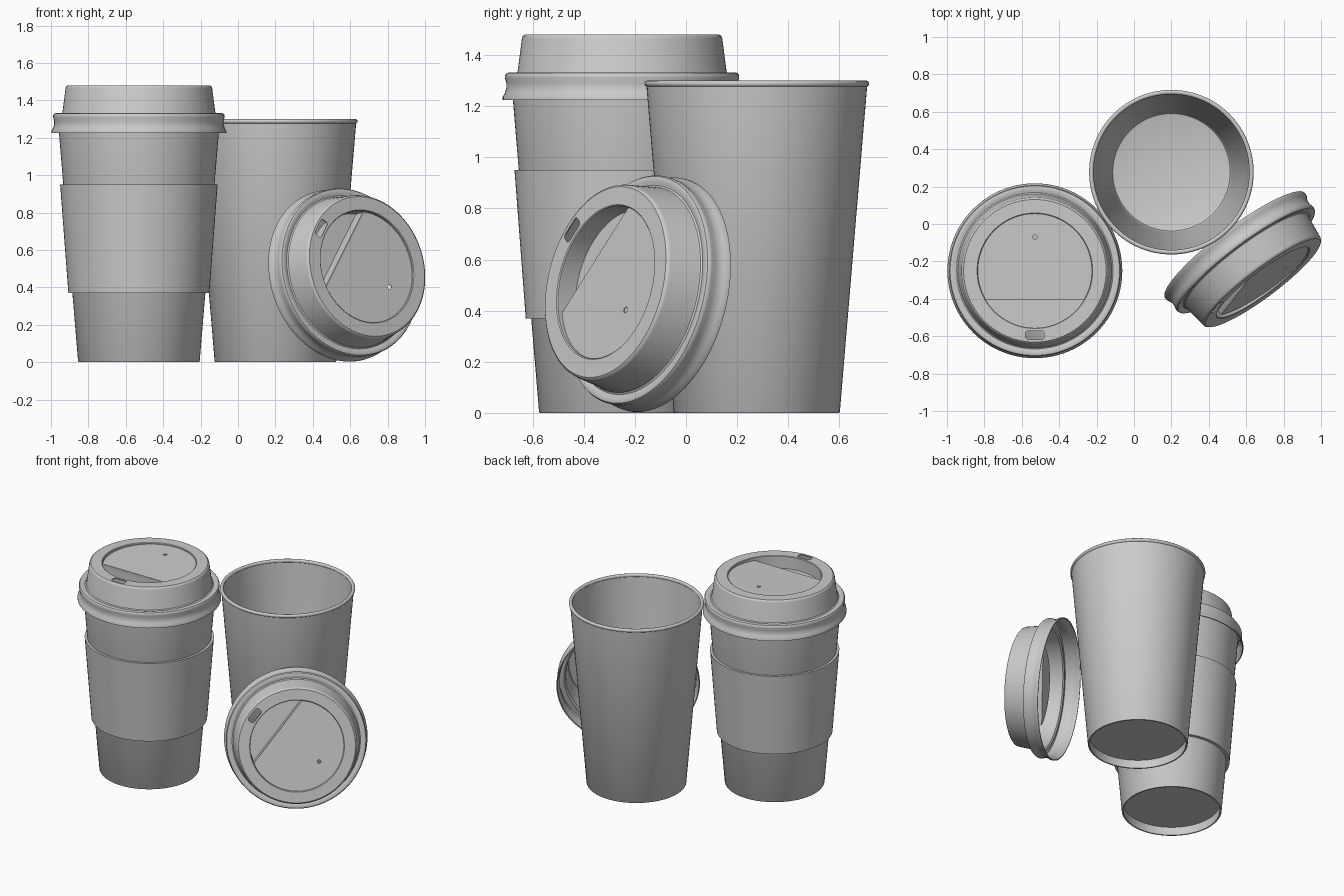
import bpy, bmesh, math
from mathutils import Matrix, Vector

if "Cube" in bpy.data.objects:
    bpy.data.objects.remove(bpy.data.objects["Cube"])

N = 96


def finish(name, mesh, matrix=Matrix()):
    ob = bpy.data.objects.new(name, mesh)
    bpy.context.collection.objects.link(ob)
    ob.matrix_world = matrix
    bpy.ops.object.select_all(action='DESELECT')
    ob.select_set(True)
    bpy.context.view_layer.objects.active = ob
    bpy.ops.object.shade_smooth_by_angle(angle=math.radians(35))
    return ob


def to_mesh(bm, name):
    me = bpy.data.meshes.new(name)
    bm.to_mesh(me)
    bm.free()
    return me


def ring(bm, r, z):
    if r == 0:
        return [bm.verts.new((0, 0, z))]
    return [bm.verts.new((r * math.cos(2 * math.pi * i / N), r * math.sin(2 * math.pi * i / N), z))
            for i in range(N)]


def revolve(bm, profile, closed=False):
    """Turn (radius, height) points around z; radius 0 ends become caps."""
    rings = [ring(bm, r, z) for r, z in profile]
    pairs = list(zip(rings, rings[1:]))
    if closed:
        pairs.append((rings[-1], rings[0]))
    for a, b in pairs:
        for i in range(N):
            j = (i + 1) % N
            if len(a) == 1:
                bm.faces.new((a[0], b[j], b[i]))
            elif len(b) == 1:
                bm.faces.new((a[i], a[j], b[0]))
            else:
                bm.faces.new((a[i], a[j], b[j], b[i]))
    return rings


def turned(name, profile, closed=False):
    bm = bmesh.new()
    revolve(bm, profile, closed)
    bmesh.ops.recalc_face_normals(bm, faces=bm.faces)
    return to_mesh(bm, name)


# Paper cup: recessed base, tapered wall, rolled rim, rounded inner floor
rim = [(0.428 + 0.012 * math.cos(math.radians(a)), 1.288 + 0.012 * math.sin(math.radians(a)))
       for a in range(-50, 231, 28)]
cup = turned("cup", [(0, 0.06), (0.315, 0.06), (0.313, 0), (0.322, 0), (0.325, 0.004), (0.4315, 1.276)]
             + rim + [(0.322, 0.1), (0.32, 0.085), (0.314, 0.074), (0.304, 0.07), (0, 0.07)])

# Cardboard sleeve
sleeve = turned("sleeve", [(0.354, 0.37), (0.377, 0.37), (0.421, 0.95), (0.404, 0.95)], True)


def make_lid():
    top, r = 0.255, 0.305
    bm = bmesh.new()
    # skirt, snap bead, raised body and flat drinking rim
    rings = revolve(bm, [(0.4675, 0), (0.467, 0.012), (0.459, 0.026), (0.453, 0.045), (0.453, 0.065),
                         (0.458, 0.085), (0.458, 0.096), (0.453, 0.104), (0.443, 0.107), (0.43, 0.104),
                         (0.418, 0.101), (0.411, 0.106), (0.408, 0.116), (0.392, 0.24), (0.389, 0.249),
                         (0.381, top), (0.309, top), (r, top - 0.004)])
    edge = rings[-1]
    # recess: shallow sloping panel, stepping down to a deep pocket behind the mouthpiece
    step = N // 12
    arc_hi = [i % N for i in range(N - step, N + N // 2 + step + 1)]
    arc_lo = list(range(N // 2 + step, N - step + 1))
    hi = {i: bm.verts.new((edge[i].co.x, edge[i].co.y, top - 0.018 + 0.03 * edge[i].co.y)) for i in arc_hi}
    lo = {i: bm.verts.new((edge[i].co.x, edge[i].co.y, top - 0.09)) for i in arc_lo}
    for a, b in zip(arc_hi, arc_hi[1:]):
        bm.faces.new((edge[a], edge[b], hi[b], hi[a]))
    for a, b in zip(arc_lo, arc_lo[1:]):
        loop = [edge[a], edge[b]]
        if b in hi:
            loop.append(hi[b])
        loop += [lo[b], lo[a]]
        if a in hi:
            loop.append(hi[a])
        bm.faces.new(loop)
    bm.faces.new([hi[i] for i in arc_hi])
    bm.faces.new([lo[i] for i in arc_lo])
    s, e = arc_lo[0], arc_lo[-1]
    bm.faces.new((hi[s], hi[e], lo[e], lo[s]))
    bmesh.ops.recalc_face_normals(bm, faces=bm.faces)
    bm.normal_update()
    rim_face = max(bm.faces, key=lambda f: f.calc_center_median().z)
    if rim_face.normal.z < 0:
        bmesh.ops.reverse_faces(bm, faces=bm.faces)
    ob = finish("lid_blank", to_mesh(bm, "lid_blank"))

    # cutters: rounded drinking slot and tiny vent
    bm = bmesh.new()
    bmesh.ops.create_cube(bm, size=1, matrix=Matrix.Translation((0, -0.344, top)) @ Matrix.Diagonal((0.1, 0.045, 0.08, 1)))
    upright = [ed for ed in bm.edges if abs(ed.verts[0].co.z - ed.verts[1].co.z) > 0.05]
    bmesh.ops.bevel(bm, geom=upright, offset=0.013, segments=4, affect='EDGES', profile=0.5)
    slot = finish("slot_cutter", to_mesh(bm, "slot_cutter"))
    bm = bmesh.new()
    bmesh.ops.create_cone(bm, cap_ends=True, segments=20, radius1=0.012, radius2=0.012, depth=0.1,
                          matrix=Matrix.Translation((0, 0.18, top)))
    vent = finish("vent_cutter", to_mesh(bm, "vent_cutter"))

    sol = ob.modifiers.new("thickness", 'SOLIDIFY')
    sol.thickness, sol.offset = 0.007, -1
    for cutter in (slot, vent):
        cutter.hide_render = True
        m = ob.modifiers.new("hole", 'BOOLEAN')
        m.operation, m.solver, m.object = 'DIFFERENCE', 'EXACT', cutter
    dg = bpy.context.evaluated_depsgraph_get()
    mesh = bpy.data.meshes.new_from_object(ob.evaluated_get(dg))
    for o in (ob, slot, vent):
        bpy.data.objects.remove(o)
    return mesh


lid = make_lid()

# Covered cup with sleeve on the left, empty cup behind
left = Vector((-0.53, -0.25, 0))
finish("covered_cup", cup, Matrix.Translation(left))
finish("cup_sleeve", sleeve, Matrix.Translation(left))
finish("fitted_lid", lid, Matrix.Translation(left + Vector((0, 0, 1.225))))
finish("empty_cup", cup.copy(), Matrix.Translation((0.2, 0.277, 0)))

# Loose lid leaning against the empty cup
z = Vector((0.588, -0.784, 0.2)).normalized()
y = Vector((0.73, 0.36, -0.59))
y = (y - z * y.dot(z)).normalized()
x = y.cross(z)
tilt = Matrix((x, y, z)).transposed().to_4x4()
finish("leaning_lid", lid.copy(), Matrix.Translation((0.54, -0.115, 0.461)) @ tilt)
